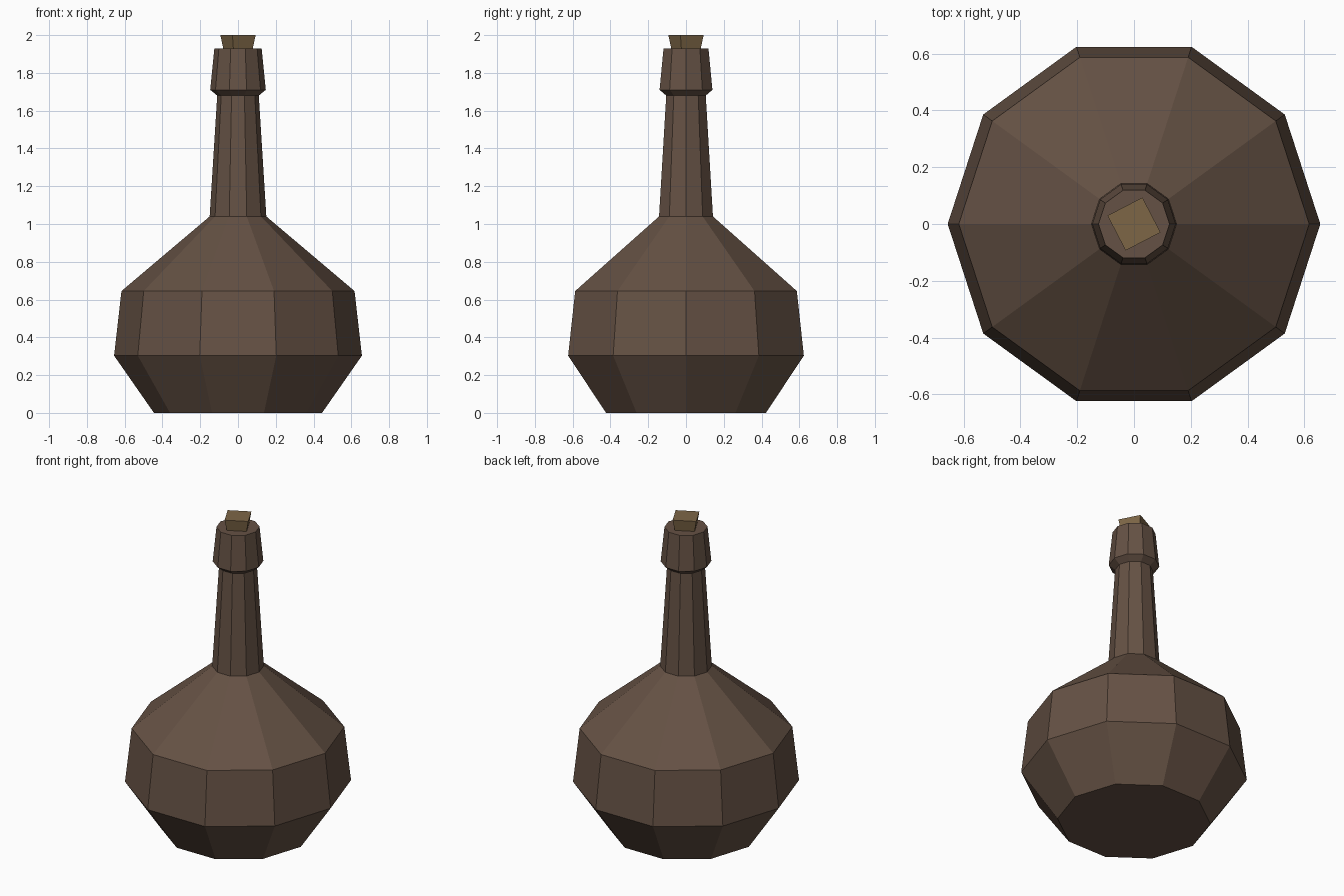
import bpy, bmesh, math

if "Cube" in bpy.data.objects:
    bpy.data.objects.remove(bpy.data.objects["Cube"])


def material(name, colour):
    m = bpy.data.materials.new(name)
    m.diffuse_color = (*colour, 1)
    m.use_nodes = True
    m.node_tree.nodes["Principled BSDF"].inputs["Base Color"].default_value = m.diffuse_color
    return m


def lathe(name, profile, sides, turn, mat):
    """Flat-faced solid of revolution from (radius, height) pairs, capped at both ends."""
    bm = bmesh.new()
    rings = []
    for r, z in profile:
        angles = [turn + math.tau * i / sides for i in range(sides)]
        rings.append([bm.verts.new((r * math.cos(a), r * math.sin(a), z)) for a in angles])
    for low, high in zip(rings, rings[1:]):
        for i in range(sides):
            j = (i + 1) % sides
            bm.faces.new((low[i], low[j], high[j], high[i]))
    bm.faces.new(rings[0][::-1])
    bm.faces.new(rings[-1])
    mesh = bpy.data.meshes.new(name)
    bm.to_mesh(mesh)
    bm.free()
    mesh.materials.append(mat)
    obj = bpy.data.objects.new(name, mesh)
    bpy.context.collection.objects.link(obj)
    return obj


brown = material("dark brown glass", (0.130, 0.083, 0.058))
tan = material("cork tan", (0.205, 0.133, 0.062))

# Ten-sided bottle: base, belly, shoulder, neck, flared collar, flat lip
lathe("bottle", [(0.445, 0), (0.656, 0.303), (0.617, 0.645), (0.15, 1.04),
                 (0.11, 1.68), (0.147, 1.71), (0.125, 1.93)], 10, 0, brown)

# Square tapered stopper, slightly turned, set into the lip
lathe("cork", [(0.075, 1.90), (0.098, 2.0)], 4, math.radians(-17.5), tan)
